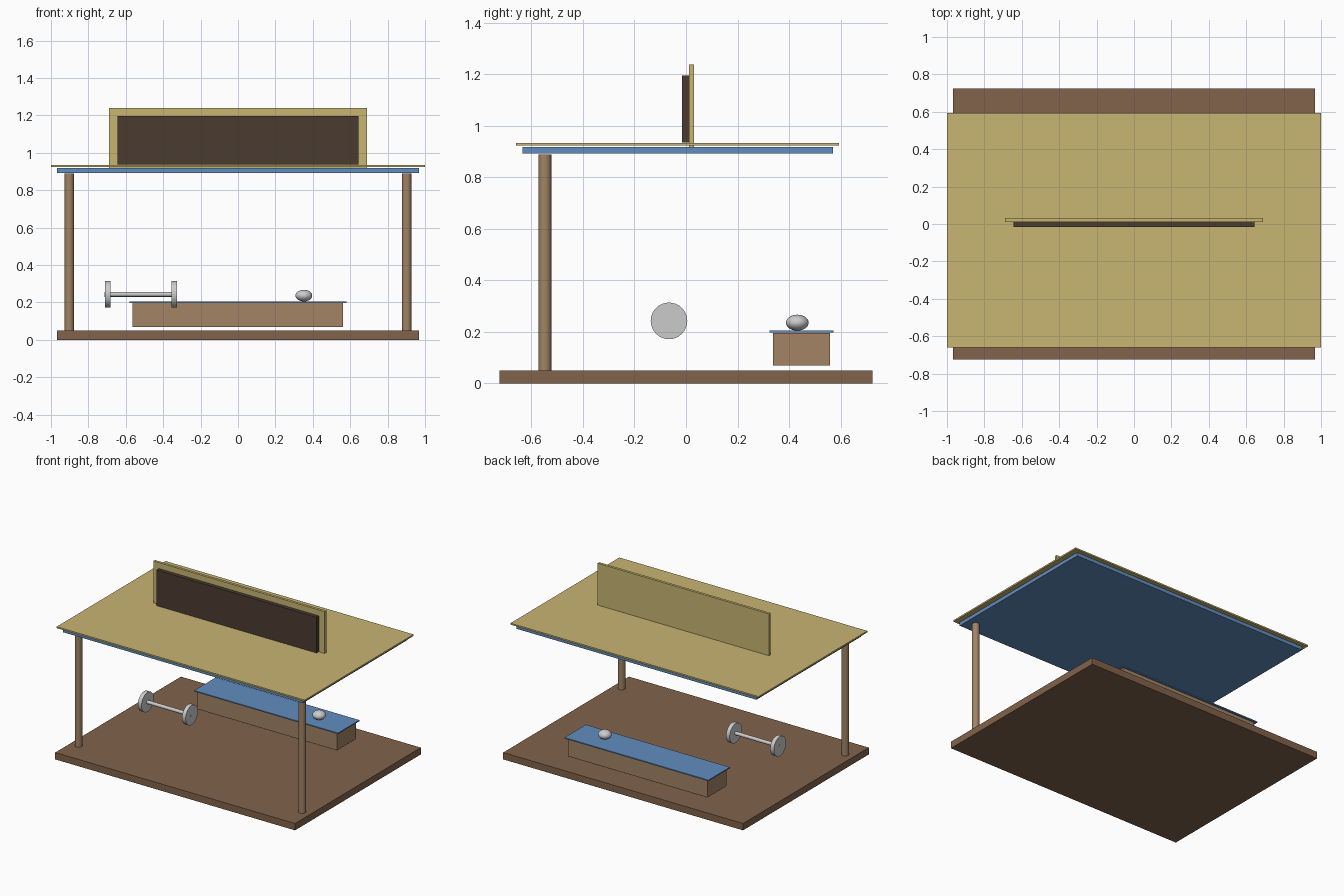
import bpy
from math import pi

if "Cube" in bpy.data.objects:
    bpy.data.objects.remove(bpy.data.objects["Cube"])


def material(name, rgb):
    m = bpy.data.materials.new(name)
    m.diffuse_color = (*rgb, 1)
    m.use_nodes = True
    m.node_tree.nodes["Principled BSDF"].inputs["Base Color"].default_value = m.diffuse_color
    return m


WOOD = material("dark_wood", (0.22, 0.125, 0.07))
POST = material("post_wood", (0.36, 0.23, 0.13))
TAN = material("tan", (0.58, 0.46, 0.17))
BLUE = material("blue", (0.12, 0.27, 0.52))
DARK = material("dark_board", (0.07, 0.045, 0.03))


def box(name, x, y, z, mat):
    """Box spanning the (min, max) ranges on each axis."""
    spans = (x, y, z)
    bpy.ops.mesh.primitive_cube_add(size=1, location=[(a + b) / 2 for a, b in spans])
    o = bpy.context.object
    o.name = name
    o.scale = [b - a for a, b in spans]
    bpy.ops.object.transform_apply(location=False, rotation=False)
    o.data.materials.append(mat)
    return o


def cylinder(name, loc, r, depth, mat=None, along_x=False):
    bpy.ops.mesh.primitive_cylinder_add(vertices=32, radius=r, depth=depth, location=loc,
                                        rotation=(0, pi / 2 if along_x else 0, 0))
    o = bpy.context.object
    o.name = name
    bpy.ops.object.shade_smooth_by_angle()
    if mat:
        o.data.materials.append(mat)
    return o


# Floor and canopy layers
box("floor", (-0.967, 0.967), (-0.724, 0.724), (0, 0.05), WOOD)
box("canopy_lower", (-0.967, 0.967), (-0.635, 0.57), (0.893, 0.918), BLUE)
box("canopy_top", (-1, 1), (-0.66, 0.593), (0.923, 0.934), TAN)

# Front posts
for side, s in (("left", -1), ("right", 1)):
    cylinder("post_" + side, (0.902 * s, -0.548, 0.469), 0.025, 0.838, POST)

# Sign on the roof
box("sign_back", (-0.691, 0.691), (0.012, 0.031), (0.918, 1.239), TAN)
box("sign_board", (-0.645, 0.645), (-0.016, 0.012), (0.936, 1.196), DARK)

# Bench with padded top, floating slightly above the floor
box("bench_body", (-0.564, 0.562), (0.338, 0.559), (0.069, 0.196), POST)
box("bench_top", (-0.581, 0.579), (0.325, 0.572), (0.197, 0.205), BLUE)

# Flattened ball on the bench
bpy.ops.mesh.primitive_uv_sphere_add(segments=32, ring_count=16, radius=1, location=(0.352, 0.432, 0.236))
ball = bpy.context.object
ball.name = "ball"
ball.scale = (0.045, 0.044, 0.031)
bpy.ops.object.transform_apply(location=False, rotation=False)
bpy.ops.object.shade_smooth()

# Barbell
Y, Z = -0.066, 0.243
cylinder("barbell_bar", (-0.519, Y, Z), 0.013, 0.388, along_x=True)
for side, x in (("left", -0.697), ("right", -0.341)):
    cylinder("barbell_plate_" + side, (x, Y, Z), 0.071, 0.029, along_x=True)
